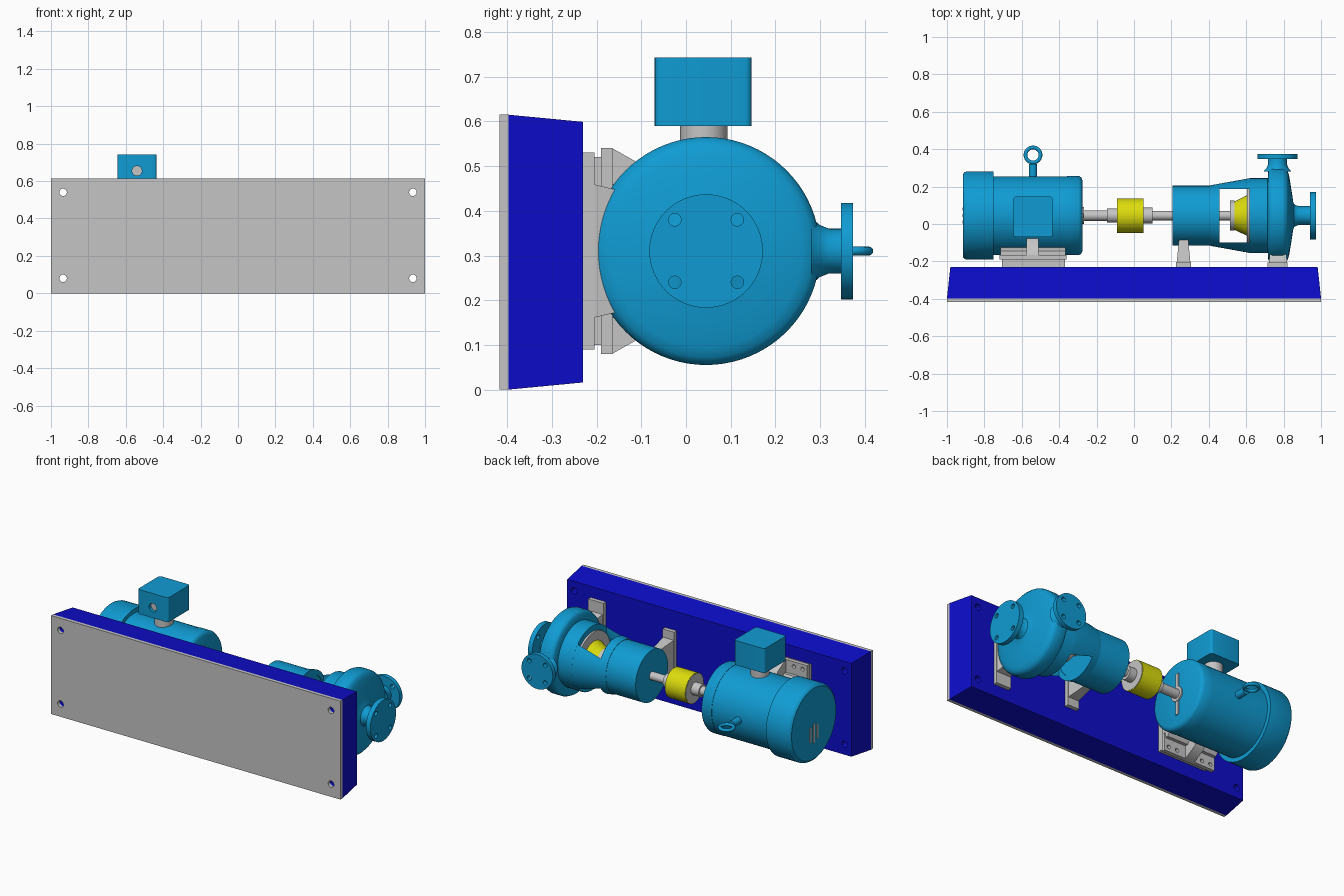
import bpy, bmesh, math
from mathutils import Vector

old = bpy.data.objects.get("Cube")
if old:
    bpy.data.objects.remove(old, do_unlink=True)


def material(name, rgb):
    m = bpy.data.materials.new(name)
    m.use_nodes = True
    m.diffuse_color = (*rgb, 1)
    m.node_tree.nodes["Principled BSDF"].inputs["Base Color"].default_value = (*rgb, 1)
    return m


CYAN = material("machine blue", (0.005, 0.33, 0.65))
BLUE = material("base blue", (0.004, 0.004, 0.6))
GREY = material("light grey", (0.56, 0.56, 0.56))
YELLOW = material("coupling yellow", (0.72, 0.72, 0.004))

AY, AZ = 0.045, 0.31          # shaft axis
X, Y, Z = Vector((1, 0, 0)), Vector((0, 1, 0)), Vector((0, 0, 1))
parts = []


def finish(name, bm, mat):
    bmesh.ops.recalc_face_normals(bm, faces=bm.faces)
    me = bpy.data.meshes.new(name)
    bm.to_mesh(me)
    bm.free()
    me.materials.append(mat)
    ob = bpy.data.objects.new(name, me)
    bpy.context.collection.objects.link(ob)
    parts.append(ob)
    return ob


def lathe(name, mat, profile, origin=(0, AY, AZ), axis=X, ring=False, steps=64):
    """Turn (distance, radius) points about an axis."""
    bm = bmesh.new()
    vs = [bm.verts.new((r, 0, t)) for t, r in profile]
    pairs = list(zip(vs, vs[1:])) + ([(vs[-1], vs[0])] if ring else [])
    es = [bm.edges.new(p) for p in pairs]
    bmesh.ops.spin(bm, geom=vs + es, cent=(0, 0, 0), axis=Z, angle=2 * math.pi, steps=steps)
    bmesh.ops.remove_doubles(bm, verts=bm.verts, dist=1e-5)
    q = Z.rotation_difference(axis)
    for v in bm.verts:
        v.co = q @ v.co + Vector(origin)
    return finish(name, bm, mat)


def rod(name, mat, a, b, r, origin=(0, AY, AZ), axis=X, steps=48):
    return lathe(name, mat, [(a, 0), (a, r), (b, r), (b, 0)], origin, axis, steps=steps)


def box(name, mat, x, y, z, bevel=0):
    bm = bmesh.new()
    bmesh.ops.create_cube(bm, size=1)
    for v in bm.verts:
        v.co = [lo + (c + 0.5) * (hi - lo) for c, (lo, hi) in zip(v.co, (x, y, z))]
    if bevel:
        es = [e for e in bm.edges if abs(e.verts[0].co.z - e.verts[1].co.z) > 1e-4]
        bmesh.ops.bevel(bm, geom=es, offset=bevel, segments=4, affect='EDGES', profile=0.5)
    return finish(name, bm, mat)


def prism(name, mat, outline, x0, x1, taper=0):
    """Extrude a (y, z offset) half outline, mirrored about the axis, along x."""
    pts = outline + [(y, -z) for y, z in reversed(outline)]
    top, low = max(p[0] for p in pts), min(p[0] for p in pts)
    rows = []
    bm = bmesh.new()
    for x, s in ((x0, 1), (x1, -1)):
        rows.append([bm.verts.new((x + s * taper * (y - low) / (top - low), y, AZ + z))
                     for y, z in pts])
        bm.faces.new(rows[-1])
    for i in range(len(pts)):
        j = (i + 1) % len(pts)
        bm.faces.new((rows[0][i], rows[0][j], rows[1][j], rows[1][i]))
    return finish(name, bm, mat)


def cut(ob, cutters):
    """Subtract cutters, bake the result and discard them."""
    for c in cutters:
        c.hide_render = True
        mod = ob.modifiers.new("cut", 'BOOLEAN')
        mod.operation, mod.object, mod.solver = 'DIFFERENCE', c, 'EXACT'
    bpy.context.view_layer.update()
    dg = bpy.context.evaluated_depsgraph_get()
    me = bpy.data.meshes.new_from_object(ob.evaluated_get(dg))
    ob.modifiers.clear()
    ob.data = me
    for c in cutters:
        parts.remove(c)
        bpy.data.objects.remove(c, do_unlink=True)


# Base: grey plate and tapered blue block with corner bolt holes
plate = box("base_plate", GREY, (-1, 1), (-0.417, -0.397), (0, 0.615))
block = box("base_block", BLUE, (-1, 1), (-0.397, -0.23), (0, 0.615))
for v in block.data.vertices:
    if v.co.y > -0.3:
        v.co.x *= 0.982
        v.co.z += 0.016 if v.co.z < 0.3 else -0.016
for ob, mat in ((plate, GREY), (block, BLUE)):
    cut(ob, [rod("hole", mat, -0.5, -0.1, 0.02, (x, 0, z), Y, 24)
             for x in (-0.935, 0.935) for z in (0.08, 0.54)])

# Motor: body, drive end bell, fan cover
lathe("motor_body", CYAN, [(-0.76, 0), (-0.76, 0.21), (-0.355, 0.21), (-0.355, 0)])
lathe("motor_end_bell", CYAN, [(-0.357, 0), (-0.357, 0.212), (-0.295, 0.212), (-0.283, 0.205),
                               (-0.276, 0.19), (-0.276, 0)])
lathe("fan_cover", CYAN, [(-0.75, 0), (-0.75, 0.236), (-0.895, 0.236), (-0.907, 0.231),
                          (-0.915, 0.22), (-0.915, 0)])
for i, half in enumerate((0.045, 0.06, 0.045)):
    y = AY - 0.035 + i * 0.035
    box("fan_vent", GREY, (-0.918, -0.91), (y - 0.008, y + 0.008), (0.25 - half, 0.25 + half))
rod("shaft_boss", GREY, -0.28, -0.268, 0.045)
for s in (-1, 1):
    box("bell_bar", GREY, (-0.28, -0.271), (AY - 0.012, AY + 0.012),
        sorted((AZ + s * 0.03, AZ + s * 0.13)))

# Terminal box on its neck, with cable entry
rod("terminal_neck", GREY, 0.48, 0.6, 0.053, (-0.54, 0.04, 0), Z)
term = box("terminal_box", CYAN, (-0.645, -0.435), (-0.07, 0.147), (0.59, 0.743), 0.015)
cut(term, [rod("hole", GREY, -0.1, -0.04, 0.026, (-0.54, 0, 0.655), Y, 32)])
rod("cable_entry", GREY, -0.05, -0.039, 0.026, (-0.54, 0, 0.655), Y, 32)

# Lifting eye
rod("eye_stem", CYAN, 0.24, 0.32, 0.022, (-0.54, 0, AZ), Y, 32)
circle = [(0.01 * math.sin(a), 0.04 + 0.01 * math.cos(a))
          for a in (i * math.pi / 6 for i in range(12))]
lathe("lifting_eye", CYAN, circle, (-0.54, 0.369, AZ), Z, True, 40)

# Motor feet on a spacer
box("motor_spacer", GREY, (-0.705, -0.37), (-0.23, -0.188), (0.1, 0.52))
for lo, hi in ((0.08, 0.19), (0.43, 0.54)):
    foot = box("motor_foot", GREY, (-0.72, -0.36), (-0.19, -0.165), (lo, hi))
    edge = lo + 0.03 if lo < 0.3 else hi - 0.03
    cut(foot, [rod("hole", GREY, -0.25, -0.1, 0.012, (x, 0, edge), Y, 20)
               for x in (-0.69, -0.63, -0.45, -0.39)])
prism("motor_cradle", GREY, [(-0.19, 0.15), (-0.145, 0.15), (-0.12, 0.11)], -0.715, -0.365)
prism("motor_foot_rib", GREY, [(-0.19, 0.23), (-0.165, 0.23), (-0.085, 0.185), (-0.07, 0.16)],
      -0.575, -0.51)

# Shaft and coupling
rod("motor_shaft", GREY, -0.28, -0.14, 0.028)
rod("motor_hub", GREY, -0.145, -0.085, 0.038)
rod("coupling", YELLOW, -0.09, 0.05, 0.092)
for x in (-0.092, 0.047):
    rod("coupling_end", GREY, x, x + 0.005, 0.088)
rod("pump_hub", GREY, 0.045, 0.1, 0.042)
rod("pump_shaft", GREY, 0.095, 0.54, 0.025)

# Bearing housing and open lantern
rod("bearing_housing", CYAN, 0.205, 0.455, 0.16, steps=64)
lantern = lathe("lantern", CYAN, [(0.41, 0.162), (0.62, 0.2), (0.65, 0.2), (0.65, 0.17),
                                  (0.41, 0.135)], ring=True)
cut(lantern, [box("window", CYAN, (0.458, 0.617), (AY - 0.143, AY + 0.143), (0, 0.7))])
rod("seal_plate", GREY, 0.605, 0.63, 0.165)
rod("seal_gland", GREY, 0.513, 0.536, 0.08)
lathe("seal_cone", YELLOW, [(0.53, 0), (0.53, 0.072), (0.612, 0.112), (0.612, 0)])

# Pump casing
lathe("pump_casing", CYAN, [(0.617, 0), (0.617, 0.2), (0.715, 0.2), (0.718, 0.238), (0.726, 0.249),
                            (0.74, 0.255), (0.795, 0.255), (0.81, 0.25), (0.821, 0.238),
                            (0.829, 0.215), (0.838, 0.16), (0.846, 0.11), (0.852, 0.07),
                            (0.862, 0.05), (0.87, 0)], steps=80)


def port(name, root, start, end, radius, ring, origin, axis, sides):
    """Neck with a bolted flange."""
    lathe(name + "_neck", CYAN, [(root, 0), (root, 0.075), (root + 0.02, 0.058),
                                 (root + 0.04, 0.05), (start + 0.01, 0.05), (start + 0.01, 0)],
          origin, axis)
    flange = rod(name + "_flange", CYAN, start, end, radius, origin, axis, 64)
    cut(flange, [rod("hole", CYAN, start - 0.1, end + 0.1, 0.014,
                     Vector(origin) + ring * (sides[0] * a + sides[1] * b), axis, 20)
                 for a in (-1, 1) for b in (-1, 1)])


port("suction", 0.84, 0.942, 0.972, 0.127, 0.07, (0, AY, AZ), X, (Y, Z))
port("discharge", 0.28, 0.347, 0.374, 0.108, 0.055, (0.767, 0, AZ), Y, (X, Z))

# Pump feet
prism("pump_foot_plate", GREY, [(-0.23, 0.22), (-0.205, 0.22)], 0.715, 0.82)
prism("pump_foot", GREY, [(-0.21, 0.15), (-0.155, 0.137), (-0.12, 0.11)], 0.72, 0.82, 0.012)
prism("bearing_foot_plate", GREY, [(-0.23, 0.17), (-0.205, 0.17)], 0.225, 0.305)
prism("bearing_foot", GREY, [(-0.21, 0.12), (-0.085, 0.1)], 0.228, 0.302, 0.012)

# Smooth round surfaces, keep hard edges
bpy.ops.object.select_all(action='DESELECT')
for ob in parts:
    ob.select_set(True)
bpy.context.view_layer.objects.active = parts[0]
bpy.ops.object.shade_smooth_by_angle(angle=math.radians(35))
